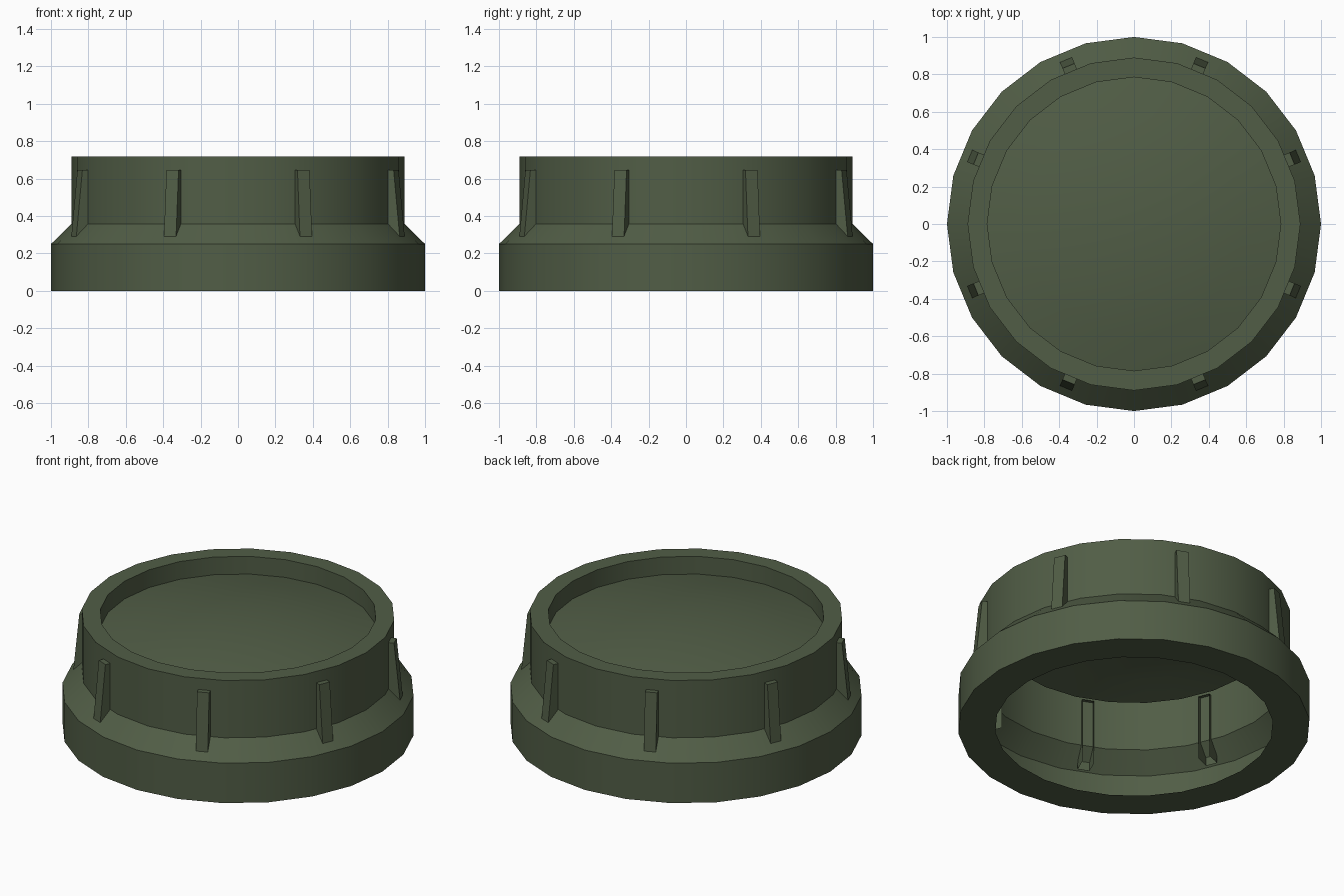
import bpy, bmesh, math

if "Cube" in bpy.data.objects:
    bpy.data.objects.remove(bpy.data.objects["Cube"])

SIDES = 24
olive = bpy.data.materials.new("dark olive green")
olive.diffuse_color = (0.082, 0.110, 0.061, 1)
olive.use_nodes = True
olive.node_tree.nodes["Principled BSDF"].inputs["Base Color"].default_value = olive.diffuse_color


def finish(bm, name):
    bmesh.ops.recalc_face_normals(bm, faces=bm.faces)
    me = bpy.data.meshes.new(name)
    bm.to_mesh(me)
    bm.free()
    me.materials.append(olive)
    ob = bpy.data.objects.new(name, me)
    bpy.context.collection.objects.link(ob)
    return ob


def lathe(name, profile):
    """Revolve an (r, z) profile into a thin sheet; r = 0 makes a centre point."""
    bm = bmesh.new()
    rings = [[bm.verts.new((r * math.cos(2 * math.pi * i / SIDES),
                            r * math.sin(2 * math.pi * i / SIDES), z))
              for i in range(SIDES if r else 1)] for r, z in profile]
    for a, b in zip(rings, rings[1:]):
        for i in range(SIDES):
            j = (i + 1) % SIDES
            bm.faces.new((a[i], a[j], b[0]) if len(b) == 1 else (a[i], a[j], b[j], b[i]))
    return finish(bm, name)


# Thin shell: bottom flange, skirt, flare, wall, rim, recess and domed disc
dome = [(0.785 * t, 0.606 + 0.10 * (1 - t * t)) for t in (1, 0.75, 0.5, 0.25, 0)]
cap = lathe("cap_shell", [(0.79, 0), (1, 0), (1, 0.25), (0.89, 0.358),
                          (0.89, 0.717), (0.785, 0.717)] + dome)
bpy.ops.object.select_all(action='DESELECT')
cap.select_set(True)
bpy.context.view_layer.objects.active = cap
bpy.ops.object.shade_smooth_by_angle(angle=math.radians(25))

# Tapered hollow grip ribs, open at the back and bottom, passing through the wall
bm = bmesh.new()
section = [(0.862, 0.24), (0.862, 0.646), (0.915, 0.646), (0.955, 0.24)]
for k in range(8):
    a = math.pi / 4 * (k + 0.5)
    c, s = math.cos(a), math.sin(a)
    left, right = [[bm.verts.new((r * c - t * s, r * s + t * c, z)) for r, z in section]
                   for t in (-0.035, 0.035)]
    bm.faces.new(left)
    bm.faces.new(right[::-1])
    for i in (1, 2):
        bm.faces.new((left[i], right[i], right[i + 1], left[i + 1]))
finish(bm, "grip_ribs")
